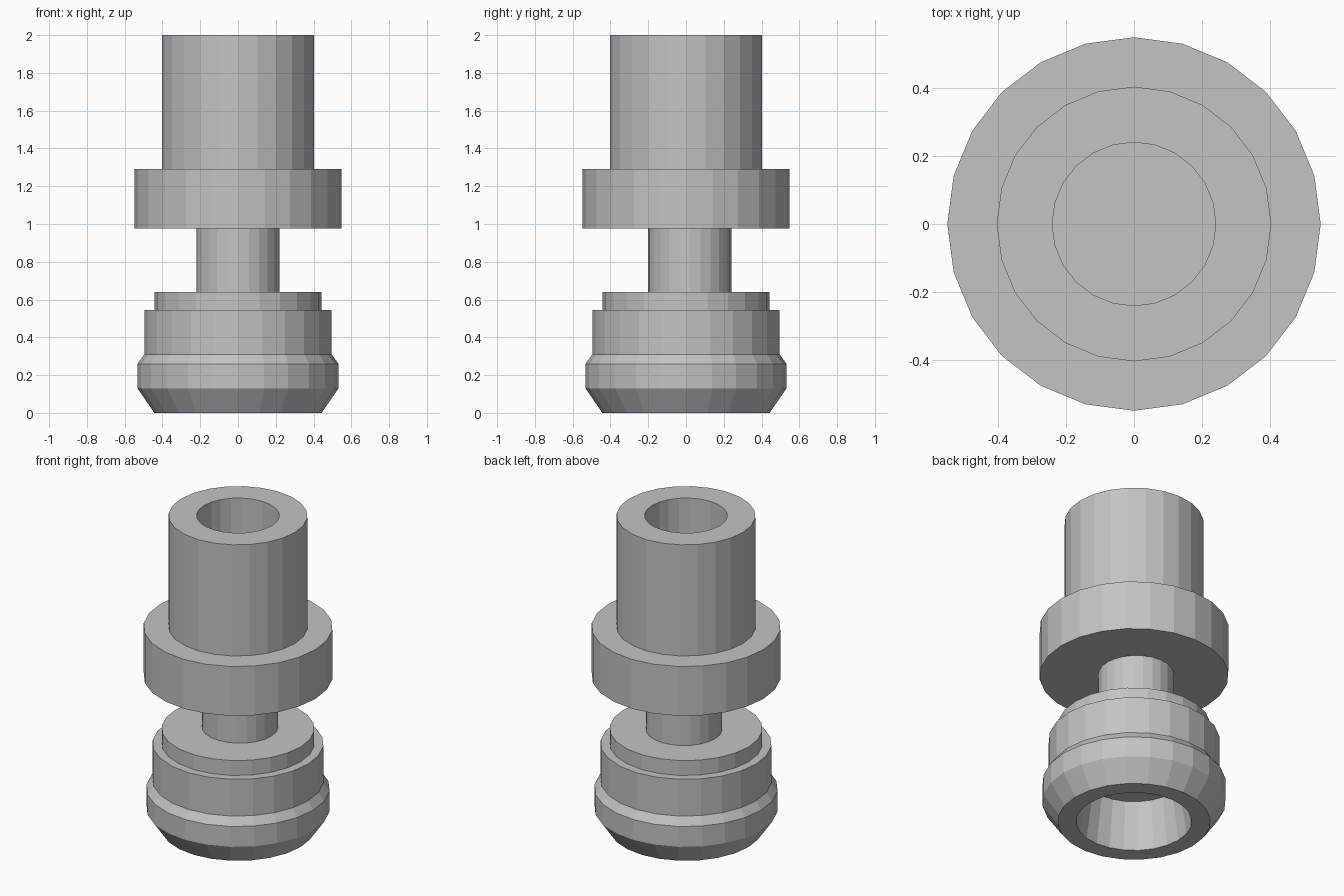
import bpy
import bmesh
from math import cos, sin, tau

cube = bpy.data.objects.get("Cube")
if cube:
    bpy.data.objects.remove(cube, do_unlink=True)

SIDES = 24

grey = bpy.data.materials.new("plain_grey")
GREY = (0.55, 0.55, 0.55, 1)
grey.use_nodes = True
grey.diffuse_color = GREY
grey.node_tree.nodes["Principled BSDF"].inputs["Base Color"].default_value = GREY


def lathe(name, profile, y=0.0):
    """Turn a (radius, z) profile, capping both of its ends."""
    bm = bmesh.new()
    rings = [[bm.verts.new((r * cos(tau * i / SIDES), y + r * sin(tau * i / SIDES), z))
              for i in range(SIDES)] for r, z in profile]
    for a, b in zip(rings, rings[1:]):
        for i in range(SIDES):
            j = (i + 1) % SIDES
            bm.faces.new((a[i], a[j], b[j], b[i]))
    bm.faces.new(rings[0][::-1])
    bm.faces.new(rings[-1])
    bmesh.ops.recalc_face_normals(bm, faces=bm.faces)
    mesh = bpy.data.meshes.new(name)
    bm.to_mesh(mesh)
    bm.free()
    mesh.materials.append(grey)
    obj = bpy.data.objects.new(name, mesh)
    bpy.context.collection.objects.link(obj)
    return obj


# Base with bevelled ring, stepped shoulder and a tapered recess underneath
lathe("base", [(0.29, 0.30), (0.335, 0), (0.443, 0), (0.532, 0.13), (0.532, 0.26),
               (0.496, 0.31), (0.496, 0.545), (0.443, 0.545), (0.443, 0.64)])

# Narrow neck, set slightly towards the back
lathe("neck", [(0.22, 0.62), (0.22, 0.99)], y=0.02)

# Flange and open tube in one turned piece
lathe("flange_tube", [(0.548, 0.975), (0.548, 1.29), (0.403, 1.29), (0.403, 2.0),
                      (0.24, 2.0), (0.24, 1.29)])
